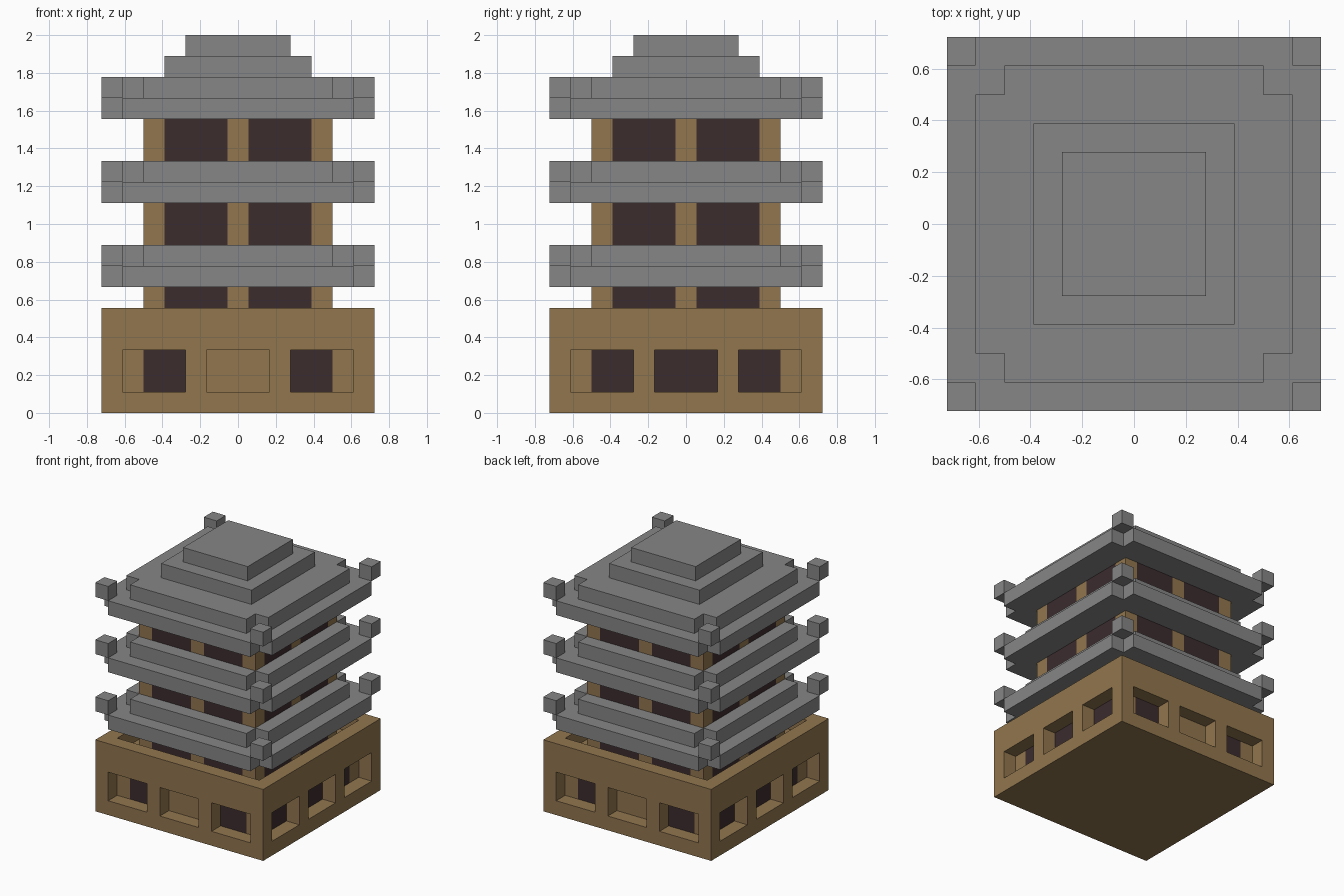
import bpy
import bmesh
from mathutils import Matrix, Vector

if "Cube" in bpy.data.objects:
    bpy.data.objects.remove(bpy.data.objects["Cube"], do_unlink=True)

U = 1 / 9  # one block


def material(name, rgb):
    mat = bpy.data.materials.new(name)
    mat.use_nodes = True
    mat.diffuse_color = (*rgb, 1)
    mat.node_tree.nodes["Principled BSDF"].inputs["Base Color"].default_value = (*rgb, 1)
    return mat


STONE = material("grey stone", (0.24, 0.24, 0.24))
WOOD = material("tan wood", (0.285, 0.182, 0.076))
DARK = material("dark window", (0.045, 0.025, 0.027))


def finish(bm, name, mats):
    """Turn block units into world units and make the object."""
    bmesh.ops.recalc_face_normals(bm, faces=bm.faces)
    bmesh.ops.scale(bm, vec=(U, U, U), verts=bm.verts)
    mesh = bpy.data.meshes.new(name)
    bm.to_mesh(mesh)
    bm.free()
    for m in mats:
        mesh.materials.append(m)
    obj = bpy.data.objects.new(name, mesh)
    bpy.context.collection.objects.link(obj)
    return obj


def box(bm, x, y, half, z0, z1):
    size = Matrix.Diagonal((2 * half, 2 * half, z1 - z0, 1))
    bmesh.ops.create_cube(bm, size=1, matrix=Matrix.Translation((x, y, (z0 + z1) / 2)) @ size)


def cut(bm, axis, positions):
    for p in positions:
        normal = Vector((0, 0, 0))
        normal[axis] = 1
        bmesh.ops.bisect_plane(bm, geom=bm.verts[:] + bm.edges[:] + bm.faces[:],
                               plane_co=normal * p, plane_no=normal)


def push_in(bm, faces, offset):
    """Sink a group of faces, leaving walls around them."""
    new = bmesh.ops.extrude_face_region(bm, geom=faces)["geom"]
    bmesh.ops.translate(bm, vec=offset, verts=[g for g in new if isinstance(g, bmesh.types.BMVert)])
    old = [f for f in faces if f.is_valid]
    if old:
        bmesh.ops.delete(bm, geom=old, context="FACES")


def both(values):
    return [s * v for v in values for s in (-1, 1)]


# Base block with recessed windows and a sunken top
bm = bmesh.new()
box(bm, 0, 0, 6.5, 0, 5)
for axis in (0, 1):
    cut(bm, axis, both((1.5, 2.5, 4.5, 5.5)))
cut(bm, 2, (1, 3))
bm.normal_update()
for axis in (0, 1):
    for side in (-1, 1):
        opening, panes = [], []
        for f in bm.faces:
            c = f.calc_center_median()
            t = abs(c[1 - axis])
            if c[axis] * side > 6.4 and 1 < c.z < 3 and (t < 1.5 or 2.5 < t < 5.5):
                opening.append(f)
        offset = Vector((0, 0, 0))
        offset[axis] = -side
        push_in(bm, opening, offset)
top = [f for f in bm.faces if f.calc_center_median().z > 4.9
       and max(abs(f.calc_center_median().x), abs(f.calc_center_median().y)) < 5.5]
push_in(bm, top, Vector((0, 0, -1)))
bm.normal_update()
# Dark panes at the back of the recesses; the middle front and back ones stay wood
for f in bm.faces:
    c = f.calc_center_median()
    if 1 < c.z < 3:
        for axis in (0, 1):
            t = abs(c[1 - axis])
            if abs(abs(c[axis]) - 5.5) < 0.01 and abs(f.normal[axis]) > 0.9 and t < 4.5:
                f.material_index = 1 if axis == 0 or t > 1.5 else 0
finish(bm, "base", [WOOD, DARK])


def storey(name, z):
    """Square room with two dark windows on each side."""
    bm = bmesh.new()
    box(bm, 0, 0, 4.5, z, z + 2)
    for axis in (0, 1):
        cut(bm, axis, both((0.5, 3.5)))
    bm.normal_update()
    for f in bm.faces:
        c = f.calc_center_median()
        t = min(abs(c.x), abs(c.y))
        if abs(f.normal.z) < 0.1 and 0.5 < t < 3.5:
            f.material_index = 1
    finish(bm, name, [WOOD, DARK])


def notched_slab(name, half, z):
    """Square slab, one block thick, with a block missing at each corner."""
    n = half - 1
    bm = bmesh.new()
    pts = []
    for k in range(4):
        turn = Matrix.Rotation(k * 1.5707963, 3, "Z")
        pts += [turn @ Vector(p) for p in ((half, -n, 0), (half, n, 0), (n, n, 0))]
    face = bm.faces.new([bm.verts.new(p + Vector((0, 0, z))) for p in pts])
    new = bmesh.ops.extrude_face_region(bm, geom=[face], use_keep_orig=True)["geom"]
    bmesh.ops.translate(bm, vec=(0, 0, 1), verts=[g for g in new if isinstance(g, bmesh.types.BMVert)])
    finish(bm, name, [STONE])


# Three storeys, each with a stepped roof and raised corner blocks
for level, label in enumerate(("lower", "middle", "upper")):
    z = 4 + 4 * level
    storey(label + "_storey", z)
    notched_slab(label + "_roof_eave", 6.5, z + 2)
    notched_slab(label + "_roof_step", 5.5, z + 3)
    bm = bmesh.new()
    for x in (-6, 6):
        for y in (-6, 6):
            box(bm, x, y, 0.5, z + 3, z + 4)
    finish(bm, label + "_roof_corners", [STONE])

# Cap steps
for name, half, z in (("cap_step", 3.5, 16), ("cap_top", 2.5, 17)):
    bm = bmesh.new()
    box(bm, 0, 0, half, z, z + 1)
    finish(bm, name, [STONE])
